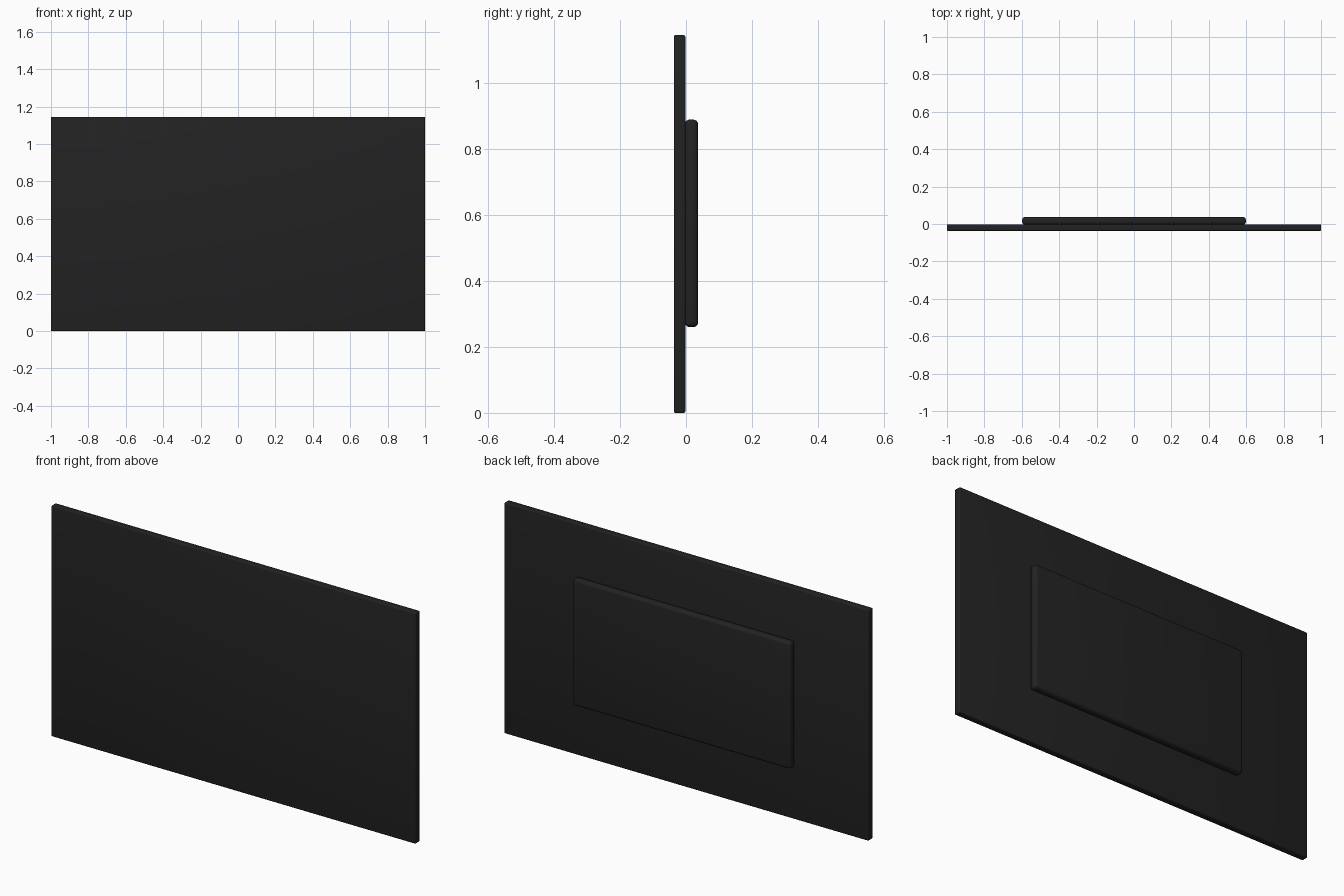
import bpy

cube = bpy.data.objects.get("Cube")
if cube:
    bpy.data.objects.remove(cube, do_unlink=True)

# Matte black plastic shared by both parts
black = bpy.data.materials.new("matte_black")
black.use_nodes = True
color = (0.016, 0.016, 0.016, 1)
black.diffuse_color = color
black.node_tree.nodes["Principled BSDF"].inputs["Base Color"].default_value = color


def rounded_box(name, low, high, radius, segments):
    """Box between two corners with rounded edges."""
    bpy.ops.mesh.primitive_cube_add(
        size=1, location=[(a + b) / 2 for a, b in zip(low, high)])
    obj = bpy.context.object
    obj.name = name
    obj.scale = [b - a for a, b in zip(low, high)]
    bpy.ops.object.transform_apply(location=False, rotation=False, scale=True)
    bevel = obj.modifiers.new("rounded_edges", "BEVEL")
    bevel.width = radius
    bevel.segments = segments
    bpy.ops.object.modifier_apply(modifier=bevel.name)
    obj.data.materials.append(black)
    bpy.ops.object.shade_smooth_by_angle()
    return obj


# Thin flat display panel
rounded_box("screen_panel", (-1, -0.037, 0), (1, -0.002, 1.145), 0.005, 3)

# Raised housing on the back
rounded_box("rear_housing", (-0.598, -0.004, 0.26), (0.598, 0.037, 0.889), 0.015, 4)
